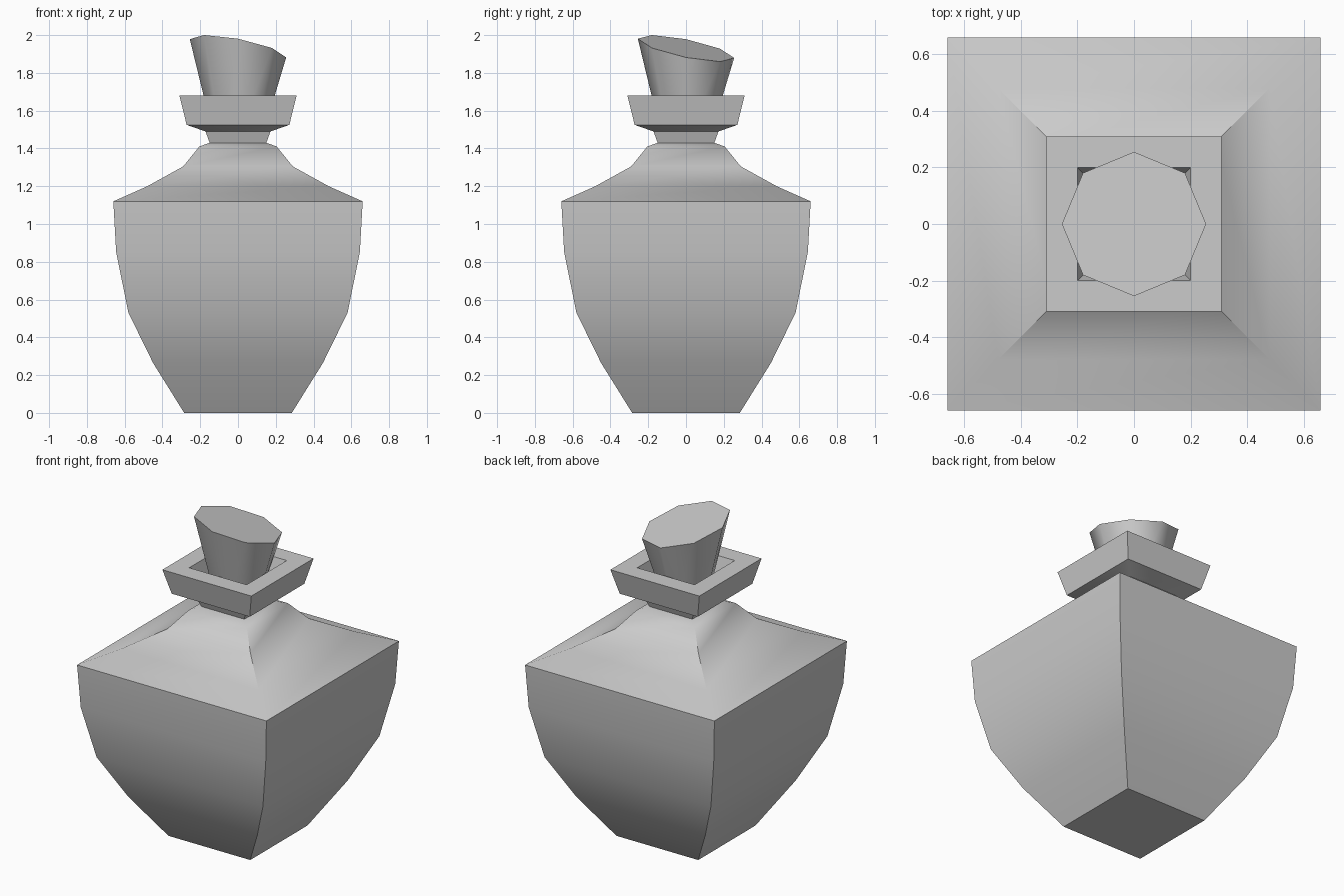
import bpy
import bmesh
import math

if "Cube" in bpy.data.objects:
    bpy.data.objects.remove(bpy.data.objects["Cube"])


def finish(name, bm, angle):
    bmesh.ops.recalc_face_normals(bm, faces=bm.faces[:])
    mesh = bpy.data.meshes.new(name)
    bm.to_mesh(mesh)
    bm.free()
    obj = bpy.data.objects.new(name, mesh)
    bpy.context.collection.objects.link(obj)
    bpy.ops.object.select_all(action='DESELECT')
    obj.select_set(True)
    bpy.context.view_layer.objects.active = obj
    bpy.ops.object.shade_smooth_by_angle(angle=math.radians(angle))
    return obj


def loft(name, rings, angle):
    """Skin a stack of equal-sized point rings and cap both ends."""
    bm = bmesh.new()
    loops = [[bm.verts.new(p) for p in ring] for ring in rings]
    n = len(loops[0])
    for a, b in zip(loops, loops[1:]):
        for i in range(n):
            j = (i + 1) % n
            bm.faces.new((a[i], a[j], b[j], b[i]))
    bm.faces.new(loops[0][::-1])
    bm.faces.new(loops[-1])
    return finish(name, bm, angle)


def square(h, z):
    return [(-h, -h, z), (h, -h, z), (h, h, z), (-h, h, z)]


# Square bottle: body, shoulder, neck, flared lip and recessed mouth
profile = [
    (0.285, 0.0), (0.45, 0.265), (0.58, 0.53), (0.645, 0.85), (0.66, 1.12),
    (0.48, 1.2), (0.29, 1.305), (0.205, 1.41), (0.15, 1.43),
    (0.172, 1.49), (0.272, 1.525), (0.31, 1.68),
    (0.20, 1.68), (0.14, 1.46),
]
loft("bottle", [square(h, z) for h, z in profile], 35)


# Tapered eight-sided stopper with a slanted top
def octagon(r, height):
    ring = []
    for i in range(8):
        a = math.tau * i / 8
        x, y = r * math.cos(a), r * math.sin(a)
        ring.append((x, y, height(x, y)))
    return ring


loft("stopper", [
    octagon(0.13, lambda x, y: 1.465),
    octagon(0.255, lambda x, y: 1.93 - 0.19 * x - 0.20 * y),
], 50)
